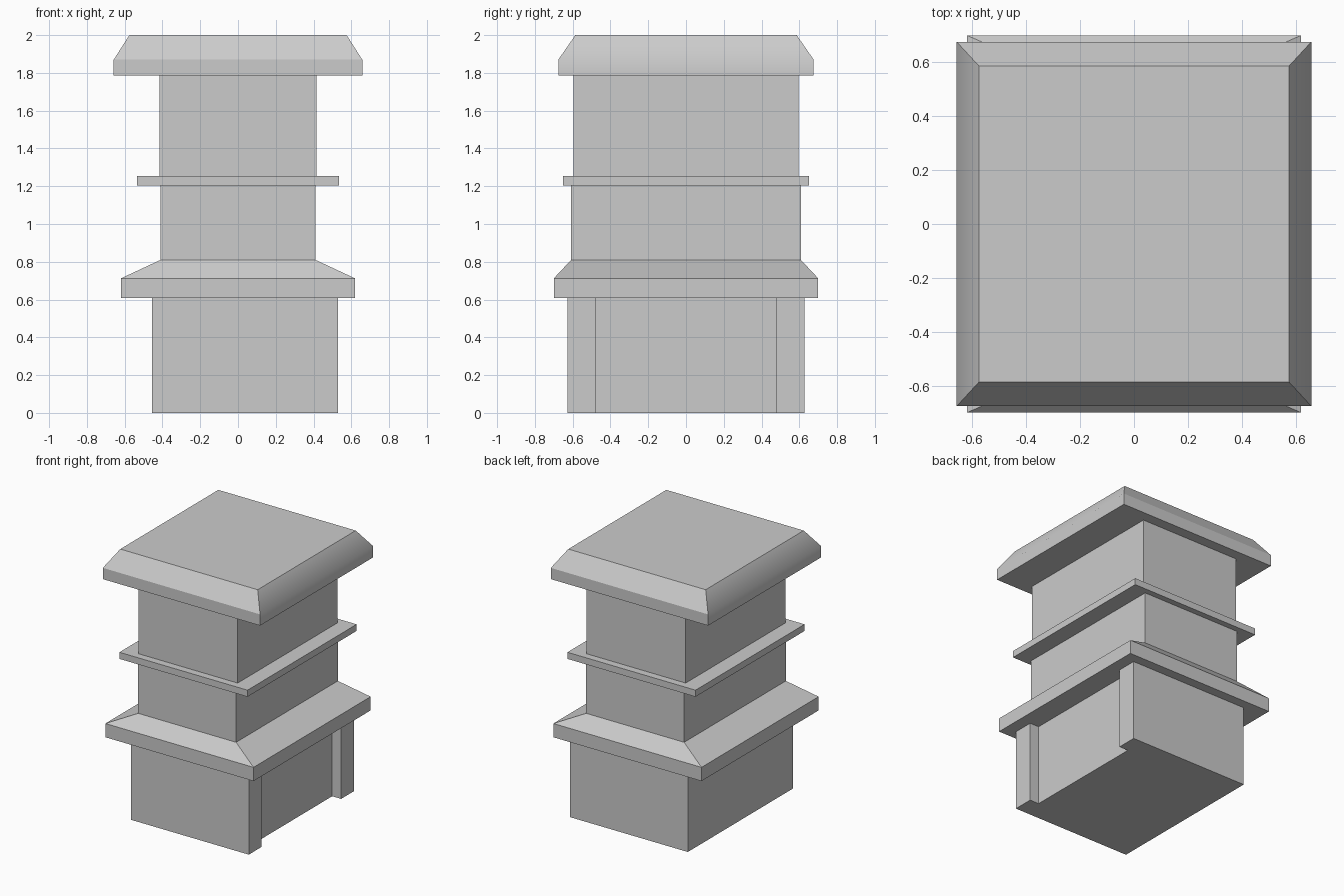
import bpy, bmesh, math

if "Cube" in bpy.data.objects:
    bpy.data.objects.remove(bpy.data.objects["Cube"])


def make_object(name, bm):
    bmesh.ops.recalc_face_normals(bm, faces=bm.faces)
    mesh = bpy.data.meshes.new(name)
    bm.to_mesh(mesh)
    bm.free()
    obj = bpy.data.objects.new(name, mesh)
    bpy.context.collection.objects.link(obj)
    return obj


def stack(name, levels):
    """Closed solid through rectangles given as (half x, half y, z)."""
    bm = bmesh.new()
    rings = [[bm.verts.new((sx * x, sy * y, z))
              for sx, sy in ((-1, -1), (1, -1), (1, 1), (-1, 1))]
             for x, y, z in levels]
    bm.faces.new(rings[0])
    bm.faces.new(rings[-1])
    for low, high in zip(rings, rings[1:]):
        for i in range(4):
            j = (i + 1) % 4
            bm.faces.new((low[i], low[j], high[j], high[i]))
    return make_object(name, bm)


def extrude_outline(name, outline, height):
    bm = bmesh.new()
    face = bm.faces.new([bm.verts.new((x, y, 0)) for x, y in outline])
    result = bmesh.ops.extrude_face_region(bm, geom=[face], use_keep_orig=True)
    top = [v for v in result["geom"] if isinstance(v, bmesh.types.BMVert)]
    bmesh.ops.translate(bm, verts=top, vec=(0, 0, height))
    return make_object(name, bm)


# Base block with a shallow recess between two corner pilasters on the right
extrude_outline("base", [(-0.455, -0.628), (0.53, -0.628), (0.53, -0.476),
                         (0.455, -0.476), (0.455, 0.476), (0.53, 0.476),
                         (0.53, 0.628), (-0.455, 0.628)], 0.608)

# Sloped lower ledge
stack("lower_ledge", [(0.62, 0.70, 0.608), (0.62, 0.70, 0.712), (0.41, 0.608, 0.81)])

# Middle body, thin trim and upper body
stack("middle_body", [(0.41, 0.608, 0.81), (0.41, 0.608, 1.205)])
stack("trim_band", [(0.536, 0.652, 1.205), (0.536, 0.652, 1.255)])
stack("upper_body", [(0.415, 0.596, 1.255), (0.415, 0.596, 1.785)])

# Roof cap: the side slopes are softly shaded, all other edges stay sharp
roof = stack("roof_cap", [(0.658, 0.676, 1.785), (0.658, 0.676, 1.87), (0.575, 0.586, 2.0)])
bpy.ops.object.select_all(action='DESELECT')
roof.select_set(True)
bpy.context.view_layer.objects.active = roof
bpy.ops.object.shade_smooth_by_angle(angle=math.radians(33.6))
